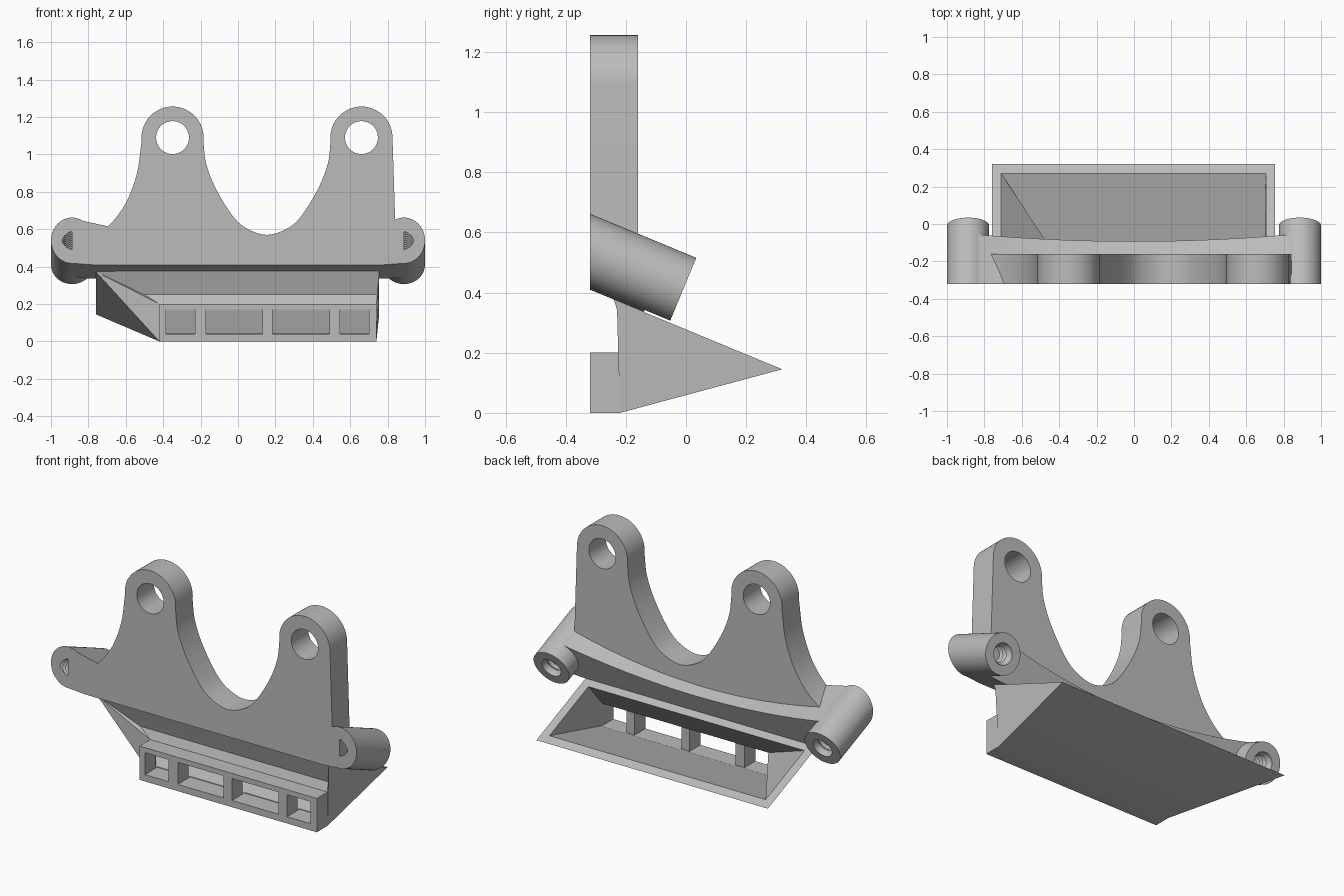
import bpy, bmesh, math
from mathutils import Vector

cube = bpy.data.objects.get("Cube")
if cube:
    bpy.data.objects.remove(cube, do_unlink=True)

FRONT = -0.32
TILT = math.radians(22.5)
AXIS = Vector((0, math.cos(TILT), -math.sin(TILT)))

grey = bpy.data.materials.new("plain grey")
grey.use_nodes = True
grey.diffuse_color = (0.5, 0.5, 0.5, 1)
grey.node_tree.nodes["Principled BSDF"].inputs["Base Color"].default_value = (0.5, 0.5, 0.5, 1)


def loft(name, rings, caps=None):
    """Skin rings of equal length; close both ends with the given cap faces."""
    n = len(rings[0])
    bm = bmesh.new()
    rows = [[bm.verts.new(p) for p in ring] for ring in rings]
    for a, b in zip(rows, rows[1:]):
        for i in range(n):
            j = (i + 1) % n
            bm.faces.new((a[i], a[j], b[j], b[i]))
    for row in (rows[0], rows[-1]):
        for cap in caps or [range(n)]:
            bm.faces.new([row[i] for i in cap])
    bmesh.ops.recalc_face_normals(bm, faces=bm.faces)
    mesh = bpy.data.meshes.new(name)
    bm.to_mesh(mesh)
    bm.free()
    mesh.materials.append(grey)
    obj = bpy.data.objects.new(name, mesh)
    bpy.context.collection.objects.link(obj)
    return obj


def activate(obj):
    bpy.ops.object.select_all(action="DESELECT")
    obj.select_set(True)
    bpy.context.view_layer.objects.active = obj


def cut(obj, cutter):
    activate(obj)
    mod = obj.modifiers.new("cut", "BOOLEAN")
    mod.operation = "DIFFERENCE"
    mod.solver = "EXACT"
    mod.object = cutter
    bpy.ops.object.modifier_apply(modifier=mod.name)
    bpy.data.objects.remove(cutter, do_unlink=True)


def finish(obj):
    activate(obj)
    bpy.ops.object.shade_smooth_by_angle(angle=math.radians(25))


def extrude_y(name, profile, y0, y1):
    return loft(name, [[(x, y, z) for x, z in profile] for y in (y0, y1)])


def extrude_tilted(name, profile, end):
    """Extrude a front profile down the tilt, ending square at a point."""
    front = [Vector((x, FRONT, z)) for x, z in profile]
    back = [p + AXIS * (Vector((p.x, *end)) - p).dot(AXIS) for p in front]
    return loft(name, [front, back])


def arc(cx, cz, rx, rz, start, stop, steps):
    angles = [math.radians(start + (stop - start) * i / steps) for i in range(steps + 1)]
    return [(cx + rx * math.cos(a), cz + rz * math.sin(a)) for a in angles]


def smooth_path(points, steps=5):
    """Catmull-Rom curve through the points."""
    p = [Vector(q) for q in points]
    p = [2 * p[0] - p[1]] + p + [2 * p[-1] - p[-2]]
    out = []
    for a, b, c, d in zip(p, p[1:], p[2:], p[3:]):
        for i in range(steps):
            t = i / steps
            out.append(0.5 * (2 * b + (c - a) * t + (2 * a - 5 * b + 4 * c - d) * t * t
                              + (3 * b - a - 3 * c + d) * t ** 3))
    return [tuple(q) for q in out] + [tuple(points[-1])]


def plane_z(y):
    """Height of the sloping plane shared by the bar and the duct rim."""
    return 0.41 - math.tan(TILT) * (y - FRONT)


# Upright plate with two ears and a valley between them
EARS, EAR_Z, EAR_R = (-0.35, 0.66), 1.09, 0.166
half = [(-0.34, 1.07), (-0.325, 0.95), (-0.27, 0.81), (-0.175, 0.66), (-0.095, 0.597), (0, 0.57)]
valley = smooth_path(half + [(-x, z) for x, z in half[-2::-1]])
flank = smooth_path([(-0.8, 0.54), (-0.69, 0.62), (-0.6, 0.74), (-0.54, 0.9), (-0.517, 1.06)])
outline = [(-0.8, 0.42)] + flank
outline += arc(EARS[0], EAR_Z, EAR_R, EAR_R, 180, 0, 28)
outline += [(0.155 + x, z) for x, z in valley]
outline += arc(EARS[1], EAR_Z, EAR_R, EAR_R, 180, 0, 28)
outline += [(0.845, 0.5), (0.845, 0.42)]
plate = extrude_y("mounting_plate", outline, FRONT, -0.16)
for x in EARS:
    cut(plate, extrude_y("ear_hole", arc(x, EAR_Z, 0.088, 0.088, 0, 350, 35), -0.5, 0))
finish(plate)

# Tilted cross bar with a sagging top
BOSS_X, BOSS_Z, BOSS_R = 0.887, 0.54, 0.113
sag = [(BOSS_X * i / 12, 0.545 + 0.115 * (i / 12) ** 2) for i in range(-12, 13)]
bar_outline = sag + [(BOSS_X, 0.418), (0.78, 0.41), (-0.78, 0.41), (-BOSS_X, 0.418)]
finish(extrude_tilted("cross_bar", bar_outline, (-0.14, plane_z(-0.14))))

# Tilted screw bosses with threaded bores
for side, x in (("right", -BOSS_X), ("left", BOSS_X)):
    rim = arc(x, BOSS_Z, BOSS_R, BOSS_R / math.cos(TILT), 0, 354, 59)
    boss = extrude_tilted(side + "_screw_boss", rim, (-0.0075, 0.415))
    middle = Vector((x, FRONT, BOSS_Z))
    up = AXIS.cross(Vector((1, 0, 0)))
    rings = []
    for k in range(34):
        radius = 0.06 if k > 29 else (0.043, 0.055)[k % 2]
        centre = middle + AXIS * (k * 0.0145 - 0.1)
        rings.append([centre + Vector((u, 0, 0)) + up * v
                      for u, v in arc(0, 0, radius, radius, 0, 345, 23)])
    cut(boss, loft("thread", rings))
    finish(boss)

# Air duct: an outlet box flaring back to a sloping inlet rim
shape = [
    (-0.42, 0.74, FRONT, 0), (-0.42, 0.74, -0.22, 0),
    (-0.76, 0.755, 0.32, plane_z(0.32)), (-0.76, 0.755, -0.23, plane_z(-0.23)),
    (-0.6, 0.755, -0.24, plane_z(-0.24)), (-0.5, 0.75, -0.2, 0.25),
    (-0.42, 0.74, -0.22, 0.2), (-0.42, 0.74, FRONT, 0.2),
]
side_faces = [(0, 1, 6, 7), (1, 2, 3), (1, 3, 6), (3, 5, 6), (3, 4, 5)]


def both_sides(rows):
    return [[(r[s], r[2], r[3]) for r in rows] for s in (0, 1)]


duct = loft("air_duct", both_sides(shape), side_faces)

# Funnel-shaped cavity
cavity = [
    (-0.385, 0.7, -0.22, 0.04), (-0.71, 0.705, 0.27, plane_z(0.27)),
    (-0.71, 0.705, 0.31, plane_z(0.27) + 0.1), (-0.71, 0.705, -0.055, plane_z(-0.095) + 0.1),
    (-0.71, 0.705, -0.095, plane_z(-0.095)), (-0.385, 0.7, -0.22, 0.17),
]
cut(duct, loft("cavity", both_sides(cavity), [(0, 1, 4, 5), (1, 2, 3, 4)]))

# Four outlet windows
for x0, x1 in ((-0.385, -0.23), (-0.17, 0.13), (0.185, 0.49), (0.545, 0.7)):
    cut(duct, extrude_y("window", [(x0, 0.04), (x1, 0.04), (x1, 0.17), (x0, 0.17)], -0.4, -0.205))
finish(duct)
